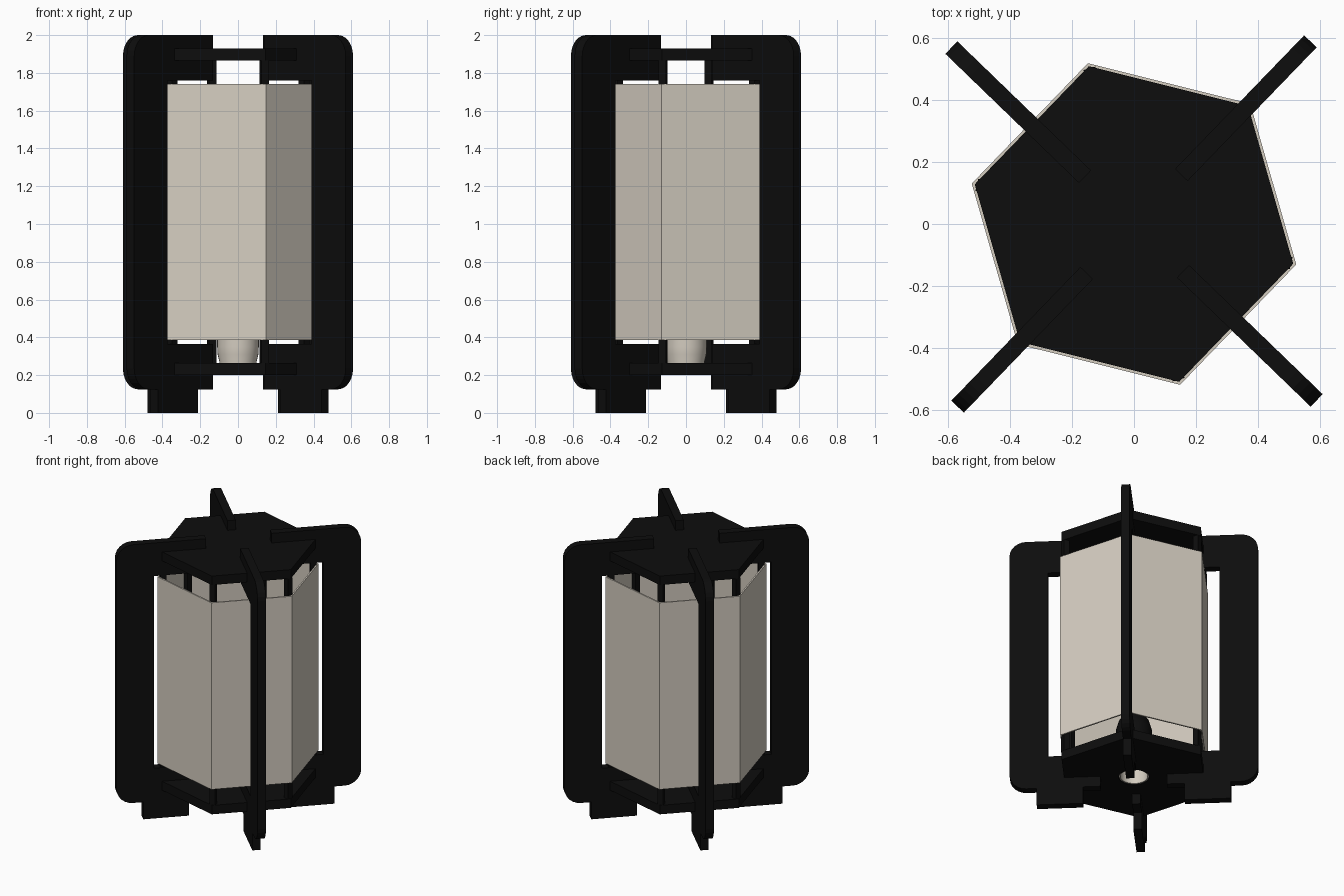
import bpy, bmesh
from math import sin, cos, pi, radians
from mathutils import Matrix

cube = bpy.data.objects.get("Cube")
if cube:
    bpy.data.objects.remove(cube, do_unlink=True)

TURN = radians(46)  # the whole lantern is turned about its axis


def material(name, rgb):
    m = bpy.data.materials.new(name)
    m.use_nodes = True
    m.diffuse_color = (*rgb, 1)
    m.node_tree.nodes["Principled BSDF"].inputs["Base Color"].default_value = (*rgb, 1)
    return m


black = material("black wood", (0.004, 0.004, 0.004))
paper = material("warm paper", (0.66, 0.61, 0.53))


def finish(name, bm, mat):
    bmesh.ops.recalc_face_normals(bm, faces=bm.faces)
    mesh = bpy.data.meshes.new(name)
    bm.to_mesh(mesh)
    bm.free()
    mesh.materials.append(mat)
    ob = bpy.data.objects.new(name, mesh)
    bpy.context.collection.objects.link(ob)
    return ob


def ring(bm, radius, z, sides):
    return [bm.verts.new((radius * cos(TURN + 2 * pi * i / sides),
                          radius * sin(TURN + 2 * pi * i / sides), z)) for i in range(sides)]


def lathe(name, profile, sides, mat, loop=False):
    """Sweep (radius, z) points round the axis; cap the ends unless it is a loop."""
    bm = bmesh.new()
    rings = [ring(bm, r, z, sides) for r, z in profile]
    pairs = list(zip(rings, rings[1:]))
    if loop:
        pairs.append((rings[-1], rings[0]))
    else:
        bm.faces.new(rings[0])
        bm.faces.new(rings[-1])
    for a, b in pairs:
        for i in range(sides):
            j = (i + 1) % sides
            bm.faces.new((a[i], a[j], b[j], b[i]))
    return finish(name, bm, mat)


def smooth(ob):
    bpy.ops.object.select_all(action='DESELECT')
    ob.select_set(True)
    bpy.context.view_layer.objects.active = ob
    bpy.ops.object.shade_smooth_by_angle(angle=radians(40))


# Paper shade: thin open six-sided tube
lathe("shade", [(0.54, 0.385), (0.54, 1.74), (0.528, 1.74), (0.528, 0.385)], 6, paper, loop=True)

# Top and bottom plates; the bottom one has a round hole
lathe("top_plate", [(0.53, 1.865), (0.53, 1.93)], 6, black)
bottom = lathe("bottom_plate", [(0.53, 0.2), (0.53, 0.265)], 6, black)
cutter = lathe("hole_cutter", [(0.1, 0.1), (0.1, 0.4)], 32, black)
cutter.hide_render = True
cut = bottom.modifiers.new("hole", 'BOOLEAN')
cut.operation = 'DIFFERENCE'
cut.object = cutter
bpy.context.view_layer.objects.active = bottom
bpy.ops.object.modifier_apply(modifier=cut.name)
bpy.data.objects.remove(cutter, do_unlink=True)

# Corner posts inside the shade
for i in range(6):
    bm = bmesh.new()
    bmesh.ops.create_cube(bm, size=1, matrix=Matrix.Rotation(TURN + i * pi / 3, 4, 'Z')
                          @ Matrix.Translation((0.503, 0, 1.065))
                          @ Matrix.Diagonal((0.04, 0.04, 1.6, 1)))
    finish(f"post_{i + 1}", bm, black)

# Four C-shaped fins with rounded outer corners and a foot
IN, OUT, LOW, HIGH, ROUND, HALF = 0.22, 0.82, 0.125, 2.0, 0.11, 0.028


def corner(z, start):
    return [(OUT - ROUND + ROUND * cos(start + k * pi / 12),
             z + ROUND * sin(start + k * pi / 12)) for k in range(7)]


outline = [(IN, LOW), (0.335, LOW), (0.335, 0), (0.64, 0), (0.64, LOW)]
outline += corner(LOW + ROUND, -pi / 2) + corner(HIGH - ROUND, 0)
outline += [(IN, HIGH), (IN, 1.76), (0.567, 1.76), (0.567, 0.365), (IN, 0.365)]

for i in range(4):
    bm = bmesh.new()
    face = bm.faces.new([bm.verts.new((r, -HALF, z)) for r, z in outline])
    side = bmesh.ops.extrude_face_region(bm, geom=[face])["geom"]
    bmesh.ops.translate(bm, vec=(0, 2 * HALF, 0),
                        verts=[v for v in side if isinstance(v, bmesh.types.BMVert)])
    bmesh.ops.rotate(bm, verts=bm.verts, matrix=Matrix.Rotation(TURN + i * pi / 2, 3, 'Z'))
    finish(f"fin_{i + 1}", bm, black)

# Pale lamp cup standing in the hole, open below, with a dark cap above
smooth(lathe("lamp_cup", [(0.098, 0.205), (0.098, 0.27), (0.108, 0.31), (0.11, 0.35), (0.11, 0.46),
                          (0.1, 0.46), (0.1, 0.35), (0.09, 0.27), (0.09, 0.205)],
             32, paper, loop=True))
smooth(lathe("lamp_cap", [(0.09, 0.44), (0.115, 0.48), (0.12, 0.55), (0.1, 0.62), (0.05, 0.66)],
             32, black))
